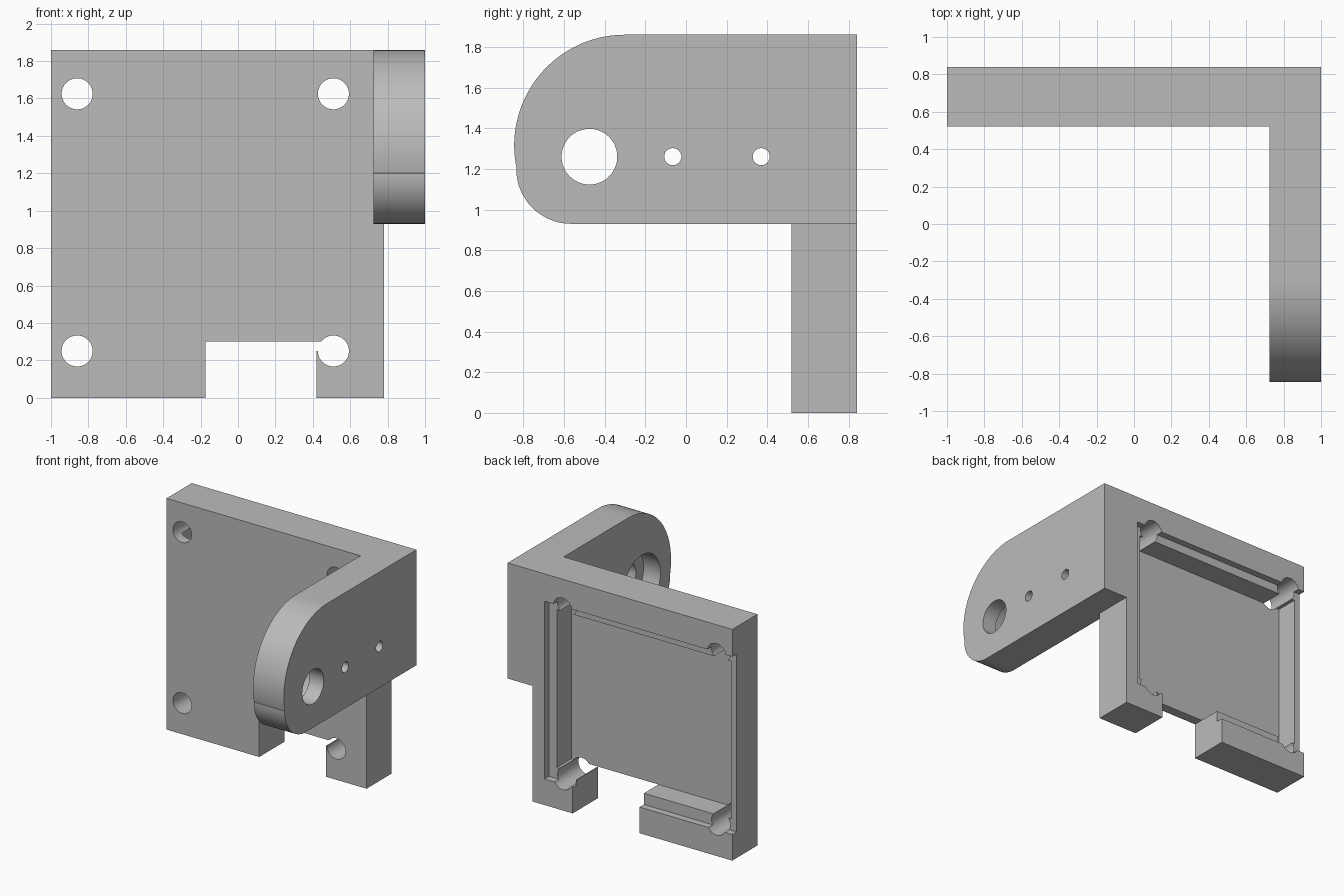
import bpy, bmesh, math
from mathutils import Vector

cube = bpy.data.objects.get("Cube")
if cube:
    bpy.data.objects.remove(cube, do_unlink=True)

grey = bpy.data.materials.new("plain_grey")
grey.use_nodes = True
grey.diffuse_color = (0.5, 0.5, 0.5, 1)
grey.node_tree.nodes["Principled BSDF"].inputs["Base Color"].default_value = (0.5, 0.5, 0.5, 1)


def prism(name, points, axis, lo, hi):
    """Extrude a closed profile along x (profile in y,z) or y (profile in x,z)."""
    place = (lambda p: (lo, *p)) if axis == "x" else (lambda p: (p[0], lo, p[1]))
    step = Vector((hi - lo, 0, 0) if axis == "x" else (0, hi - lo, 0))
    bm = bmesh.new()
    face = bm.faces.new([bm.verts.new(place(p)) for p in points])
    top = bmesh.ops.extrude_face_region(bm, geom=[face])["geom"]
    bmesh.ops.translate(bm, vec=step, verts=[v for v in top if isinstance(v, bmesh.types.BMVert)])
    bmesh.ops.recalc_face_normals(bm, faces=bm.faces)
    mesh = bpy.data.meshes.new(name)
    bm.to_mesh(mesh)
    bm.free()
    mesh.materials.append(grey)
    obj = bpy.data.objects.new(name, mesh)
    bpy.context.collection.objects.link(obj)
    return obj


def arc(cx, cz, r, start, end, steps):
    angles = [math.radians(start + (end - start) * i / steps) for i in range(steps + 1)]
    return [(cx + r * math.cos(a), cz + r * math.sin(a)) for a in angles]


def circle(cx, cz, r, steps=48):
    return arc(cx, cz, r, 0, 360, steps)[:-1]


def rect(x0, x1, z0, z1):
    return [(x0, z0), (x1, z0), (x1, z1), (x0, z1)]


def combine(target, tool, operation):
    mod = target.modifiers.new("combine", "BOOLEAN")
    mod.operation, mod.solver, mod.object = operation, "EXACT", tool
    bpy.context.view_layer.objects.active = target
    bpy.ops.object.modifier_apply(modifier=mod.name)
    bpy.data.objects.remove(tool, do_unlink=True)


def cut(target, points, axis, lo, hi):
    combine(target, prism("cutter", points, axis, lo, hi), "DIFFERENCE")


FRONT, BACK, TOP, SHELF = 0.52, 0.84, 1.86, 0.93

# Upright plate with a cable notch and a wider upper half
bracket = prism("mounting_bracket", [
    (-1, 0), (-0.175, 0), (-0.175, 0.3), (0.42, 0.3), (0.42, 0),
    (0.78, 0), (0.78, SHELF), (1, SHELF), (1, TOP), (-1, TOP)], "y", FRONT, BACK)

# Side arm with its rounded nose
nose = arc(-0.3, 1.315, 0.545, 90, 192, 30) + arc(-0.565, 1.2, 0.27, 180, 270, 20)
arm = prism("side_arm", nose + [(0.6, SHELF), (0.6, TOP)], "x", 0.725, 1)
combine(bracket, arm, "UNION")

# Stepped recess in the back, open at one side
cut(bracket, rect(-1.02, 0.67, 0.21, 1.64), "y", BACK - 0.055, BACK + 0.1)
cut(bracket, rect(-0.95, 0.60, 0.30, 1.57), "y", BACK - 0.24, BACK + 0.1)

# Corner screw holes, with the notch opening into one of them
for x in (-0.86, 0.51):
    for z in (0.25, 1.625):
        cut(bracket, circle(x, z, 0.083), "y", FRONT - 0.1, BACK + 0.1)
cut(bracket, rect(0.41, 0.45, 0.25, 0.3), "y", FRONT - 0.1, BACK + 0.1)

# Pivot hole with a counterbore inside, and two pin holes
for y, r in ((-0.475, 0.137), (-0.065, 0.042), (0.37, 0.042)):
    cut(bracket, circle(y, 1.26, r), "x", 0.6, 1.1)
cut(bracket, circle(-0.475, 1.26, 0.235), "x", 0.6, 0.875)

bpy.ops.object.select_all(action="DESELECT")
bracket.select_set(True)
bpy.context.view_layer.objects.active = bracket
bpy.ops.object.shade_smooth_by_angle(angle=math.radians(25))
